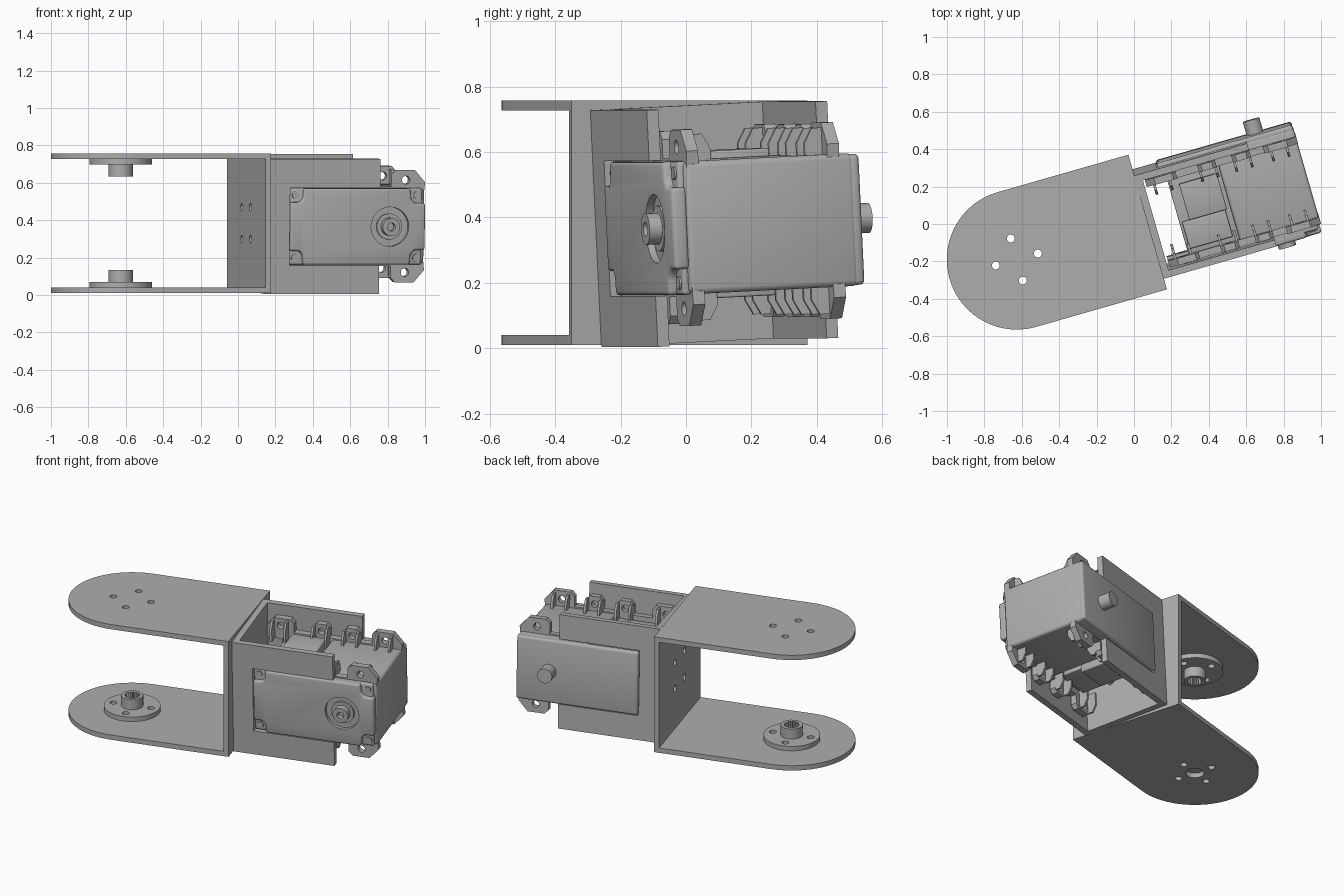
import bpy, bmesh
from math import radians, pi, sin, cos
from mathutils import Matrix

if "Cube" in bpy.data.objects:
    bpy.data.objects.remove(bpy.data.objects["Cube"])

GREY = (0.42, 0.42, 0.42, 1)
metal = bpy.data.materials.new("plain grey")
metal.use_nodes = True
metal.diffuse_color = GREY
metal.node_tree.nodes["Principled BSDF"].inputs["Base Color"].default_value = GREY

# Fork frame is turned about z; the motor frame is also rolled slightly
FORK = Matrix.Rotation(radians(16), 4, 'Z')
MOTOR = FORK @ Matrix.Translation((0, -0.021, 0.380)) @ Matrix.Rotation(radians(2.8), 4, 'X')


def rect(a0, b0, a1, b1):
    return [(a0, b0), (a1, b0), (a1, b1), (a0, b1)]


def circle(a, b, r, n=32):
    return [(a + r * cos(2 * pi * i / n), b + r * sin(2 * pi * i / n)) for i in range(n)]


def solid(shapes):
    """Mesh from extruded outlines: (points, low, high, axis)."""
    bm = bmesh.new()
    place = {'x': lambda a, b, t: (t, a, b),
             'y': lambda a, b, t: (a, t, b),
             'z': lambda a, b, t: (a, b, t)}
    for pts, lo, hi, axis in shapes:
        put = place[axis]
        low = [bm.verts.new(put(a, b, lo)) for a, b in pts]
        high = [bm.verts.new(put(a, b, hi)) for a, b in pts]
        bm.faces.new(low)
        bm.faces.new(high)
        for i in range(len(pts)):
            j = (i + 1) % len(pts)
            bm.faces.new((low[i], low[j], high[j], high[i]))
    bmesh.ops.recalc_face_normals(bm, faces=bm.faces)
    mesh = bpy.data.meshes.new("part")
    bm.to_mesh(mesh)
    bm.free()
    return mesh


def part(name, frame, shapes, cuts=(), bevel=0):
    """Object from extrusions, optionally rounded and then cut."""
    obj = bpy.data.objects.new(name, solid(shapes))
    bpy.context.collection.objects.link(obj)
    cutter = None
    if bevel:
        m = obj.modifiers.new("round", 'BEVEL')
        m.width, m.segments, m.limit_method = bevel, 3, 'ANGLE'
    if cuts:
        cutter = bpy.data.objects.new("cutter", solid(cuts))
        cutter.hide_render = True
        bpy.context.collection.objects.link(cutter)
        m = obj.modifiers.new("cut", 'BOOLEAN')
        m.operation, m.solver, m.object = 'DIFFERENCE', 'EXACT', cutter
    # Bake the modifiers
    bpy.context.view_layer.update()
    graph = bpy.context.evaluated_depsgraph_get()
    mesh = bpy.data.meshes.new_from_object(obj.evaluated_get(graph))
    obj.modifiers.clear()
    obj.data = mesh
    if cutter:
        bpy.data.objects.remove(cutter)
    mesh.name = name
    mesh.materials.clear()
    mesh.materials.append(metal)
    for p in mesh.polygons:
        p.use_smooth = True
        p.material_index = 0
    mesh.set_sharp_from_angle(angle=radians(32))
    obj.matrix_world = frame
    return obj


# Fork: two rounded arms joined by a web
HUB_U, MID, R, BACK = -0.6545, -0.01, 0.3745, 0.073
arm = [(HUB_U + R * cos(pi / 2 + pi * i / 40), MID + R * sin(pi / 2 + pi * i / 40))
       for i in range(41)] + [(BACK, MID - R), (BACK, MID + R)]
bolt_spots = [(HUB_U + 0.117 * cos(k * pi / 2), MID + 0.117 * sin(k * pi / 2)) for k in range(4)]
bolts = [(circle(a, b, 0.021, 20), -0.1, 0.9, 'z') for a, b in bolt_spots]
part("upper_arm", FORK, [(arm, 0.727, 0.758, 'z')], bolts)
part("lower_arm", FORK, [(arm, 0.010, 0.041, 'z')],
     bolts + [(circle(HUB_U, MID, 0.055), -0.1, 0.9, 'z')])
web_holes = [(circle(MID + a, 0.384 + b, 0.021, 20), 0, 0.2, 'x')
             for a in (-0.085, 0.085) for b in (-0.085, 0.085)]
part("fork_web", FORK, [(rect(MID - R, 0.041, MID + R, 0.727), 0.042, BACK, 'x')], web_holes)

# Horns: flange with a splined hollow boss, one on each arm
spline = [(HUB_U + r * cos(pi * i / 20), MID + r * sin(pi * i / 20))
          for i in range(40) for r in [0.047 if i % 2 else 0.039]]
for name, base, d in (("lower_horn", 0.041, 1), ("upper_horn", 0.727, -1)):
    far = base + d * 0.094
    part(name + "_flange", FORK,
         [(circle(HUB_U, MID, 0.167, 48), *sorted((base, base + d * 0.029)), 'z')],
         bolts + [(circle(HUB_U, MID, 0.064), -0.1, 0.9, 'z')])
    part(name + "_boss", FORK,
         [(circle(HUB_U, MID, 0.065), *sorted((base, far)), 'z')],
         [(spline, *sorted((base + d * 0.012, far + d * 0.1)), 'z')])

# Motor bracket: channel with open slots in both walls
W, T, END = 0.287, 0.037, 0.70
channel = [(BACK, -W), (END, -W), (END, T - W), (BACK + T, T - W),
           (BACK + T, W - T), (END, W - T), (END, W), (BACK, W)]
holes = [(circle(0.011 + a, b, 0.021, 20), 0, 0.2, 'x')
         for a in (-0.085, 0.085) for b in (-0.085, 0.085)]
part("motor_bracket", MOTOR, [(channel, -0.362, 0.362, 'z')],
     holes + [(rect(0.2, -0.207, 0.9, 0.207), lo, lo + 0.2, 'y') for lo in (-0.43, 0.23)])

# Motor housing
part("motor_body", MOTOR, [(rect(0.52, -0.25, 0.96, 0.29), -0.203, 0.203, 'z')], bevel=0.018)
part("motor_rear_body", MOTOR, [(rect(0.235, -0.245, 0.54, 0.28), -0.17, 0.17, 'z')], bevel=0.008)
for d, side in ((1, "upper"), (-1, "lower")):
    part(side + "_connector", MOTOR,
         [(rect(0.29, -0.03, 0.50, 0.17), *sorted((d * 0.15, d * 0.225)), 'z')], bevel=0.006)
    part(side + "_step", MOTOR,
         [(rect(0.25, -0.18, 0.49, -0.03), *sorted((d * 0.15, d * 0.195)), 'z')], bevel=0.006)

# Front lid and raised cross-shaped cover with a round recess
AXIS = 0.755
recess = [(circle(AXIS, 0, 0.105, 48), -0.4, -0.272, 'y')]
part("front_lid", MOTOR, [(rect(0.203, -0.204, 0.94, 0.204), -0.268, -0.235, 'y')], bevel=0.01)
right_side = [(0.868, -0.204), (0.872, -0.15), (0.895, -0.125), (0.952, -0.125)]
left_side = [(0.203, -0.130), (0.255, -0.130), (0.274, -0.15), (0.278, -0.204)]
cross = right_side + [(a, -b) for a, b in reversed(right_side)] \
    + [(a, -b) for a, b in reversed(left_side)] + left_side
part("front_cover", MOTOR, [(cross, -0.294, -0.245, 'y')], recess, bevel=0.012)
for a in (0.235, 0.91):
    for b in (-0.168, 0.168):
        part("lid_screw", MOTOR, [(circle(a, b, 0.02, 20), -0.274, -0.25, 'y')])
part("output_collar", MOTOR, [(circle(AXIS, 0, 0.07), -0.285, -0.25, 'y')])
part("output_shaft", MOTOR, [(circle(AXIS, 0, 0.048), -0.325, -0.25, 'y')],
     [(circle(AXIS, 0, 0.022, 20), -0.4, -0.29, 'y')])

# Back lid and idler pin
part("back_lid", MOTOR, [(rect(0.203, -0.2, 0.958, 0.2), 0.265, 0.308, 'y')], bevel=0.014)
part("idler_pin", MOTOR, [(circle(AXIS, 0, 0.046), 0.29, 0.385, 'y')])

# Mounting lugs along the four long edges of the housing
end_lug = [(0.775, 0.17), (0.955, 0.17), (0.962, 0.235), (0.905, 0.3), (0.80, 0.3), (0.775, 0.275)]
rear_lug = [(0.12, 0.16), (0.29, 0.16), (0.29, 0.27), (0.27, 0.295), (0.17, 0.295), (0.12, 0.24)]
mid_lugs = [[(u - 0.05, 0.16), (u + 0.05, 0.16), (u + 0.05, 0.27), (u + 0.03, 0.295),
             (u - 0.03, 0.295), (u - 0.05, 0.27)] for u in (0.46, 0.65)]
lugs = [("rear_lug", rear_lug, 0.205), ("middle_lug", mid_lugs[0], 0.46),
        ("middle_lug", mid_lugs[1], 0.65), ("end_lug", end_lug, 0.855)]
for s in (-1, 1):
    for d in (-1, 1):
        for name, outline, u in lugs:
            part(name, MOTOR,
                 [([(a, d * b) for a, b in outline], *sorted((s * 0.205, s * 0.243)), 'y')],
                 [(circle(u, d * 0.247, 0.022, 20), -0.5, 0.5, 'y')])
            for off in (-0.043, 0.043):
                part("lug_rib", MOTOR,
                     [([(s * 0.15, d * 0.16), (s * 0.206, d * 0.16), (s * 0.206, d * 0.285),
                        (s * 0.175, d * 0.285), (s * 0.15, d * 0.24)],
                       u + off - 0.007, u + off + 0.007, 'x')])
        part("side_rail", MOTOR,
             [(rect(0.235, min(s * 0.205, s * 0.243), 0.95, max(s * 0.205, s * 0.243)),
               *sorted((d * 0.15, d * 0.212)), 'z')])
